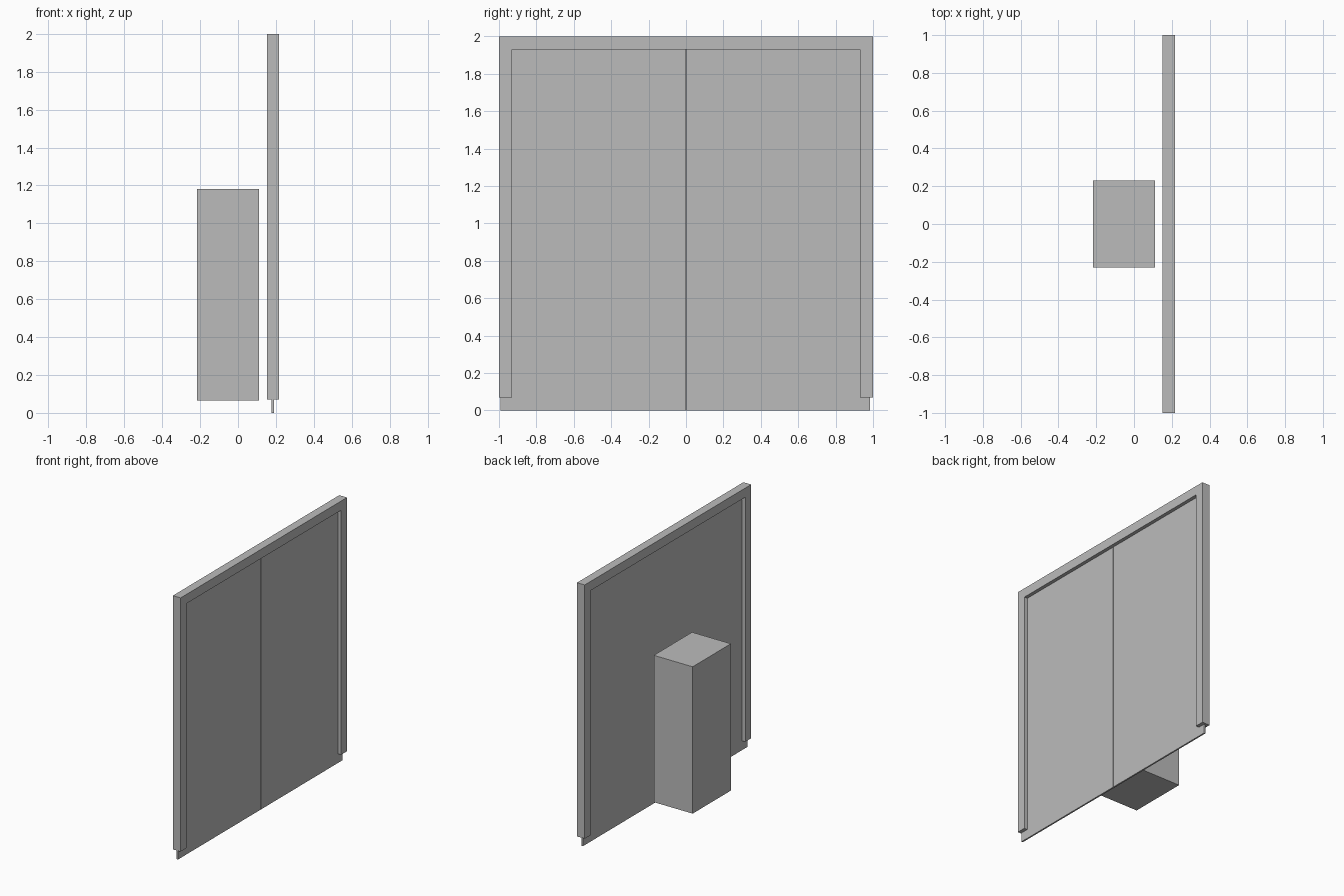
import bpy
import bmesh

default = bpy.data.objects.get("Cube")
if default:
    bpy.data.objects.remove(default, do_unlink=True)

grey = bpy.data.materials.new("plain grey")
grey.use_nodes = True
colour = (0.5, 0.5, 0.5, 1)
grey.diffuse_color = colour
grey.node_tree.nodes["Principled BSDF"].inputs["Base Color"].default_value = colour


def add_object(name, bm):
    bmesh.ops.recalc_face_normals(bm, faces=bm.faces)
    mesh = bpy.data.meshes.new(name)
    bm.to_mesh(mesh)
    bm.free()
    mesh.materials.append(grey)
    obj = bpy.data.objects.new(name, mesh)
    bpy.context.collection.objects.link(obj)
    return obj


def extrude_profile(name, points, x0, x1):
    """Extrude a (y, z) outline along x."""
    bm = bmesh.new()
    face = bm.faces.new([bm.verts.new((x0, y, z)) for y, z in points])
    result = bmesh.ops.extrude_face_region(bm, geom=[face])
    moved = [v for v in result["geom"] if isinstance(v, bmesh.types.BMVert)]
    bmesh.ops.translate(bm, verts=moved, vec=(x1 - x0, 0, 0))
    # Keep the starting cap so the part is closed
    if not face.is_valid:
        bm.faces.new([v for v in bm.verts if v not in moved])
    return add_object(name, bm)


def slab(name, x0, x1, y0, y1, z0, z1):
    return extrude_profile(name, [(y0, z0), (y1, z0), (y1, z1), (y0, z1)], x0, x1)


# Door frame: two jambs and a head in one outline
BOTTOM, TOP, SIDE, INNER, HEAD = 0.07, 2.0, 1.0, 0.93, 1.93
outline = [(-SIDE, BOTTOM), (-SIDE, TOP), (SIDE, TOP), (SIDE, BOTTOM),
           (INNER, BOTTOM), (INNER, HEAD), (-INNER, HEAD), (-INNER, BOTTOM)]
extrude_profile("door_frame", outline, 0.152, 0.217)

# Thin door sheet with two leaves that leave a narrow centre groove
slab("door_backing", 0.178, 0.181, -0.993, 0.985, 0, 1.96)
slab("right_door_leaf", 0.181, 0.19, -0.993, -0.003, 0, 1.96)
slab("left_door_leaf", 0.181, 0.19, 0.003, 0.985, 0, 1.96)

# Free-standing block behind the doors
slab("block", -0.217, 0.11, -0.23, 0.23, 0.065, 1.182)
